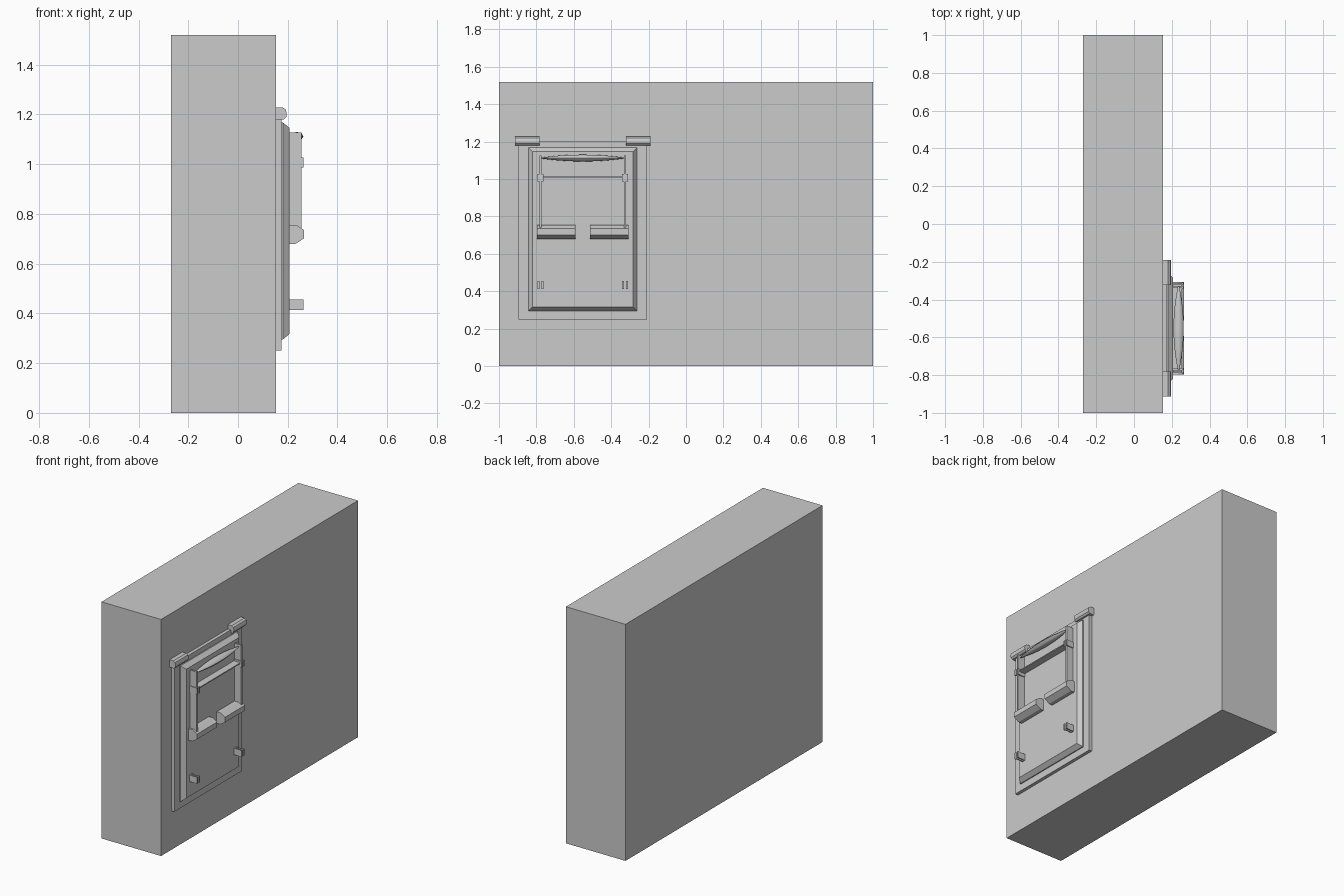
import bpy, bmesh, math
from mathutils import Vector

if "Cube" in bpy.data.objects:
    bpy.data.objects.remove(bpy.data.objects["Cube"])

CY = -0.552   # centre line of the hatch
WALL = 0.153  # front surface of the wall
FACE = 0.207  # front surface of the raised panel


def finish(name, bm):
    bmesh.ops.recalc_face_normals(bm, faces=bm.faces)
    mesh = bpy.data.meshes.new(name)
    bm.to_mesh(mesh)
    bm.free()
    ob = bpy.data.objects.new(name, mesh)
    bpy.context.collection.objects.link(ob)
    return ob


def box(name, x, y, z):
    bm = bmesh.new()
    bmesh.ops.create_cube(bm, size=1)
    for v in bm.verts:
        v.co = Vector([(r[0] + r[1]) / 2 + c * (r[1] - r[0])
                       for r, c in zip((x, y, z), v.co)])
    return finish(name, bm)


def extrude_y(name, profile, y0, y1):
    """Prism along y from an (x, z) outline."""
    bm = bmesh.new()
    f = bm.faces.new([bm.verts.new((x, y0, z)) for x, z in profile])
    r = bmesh.ops.extrude_face_region(bm, geom=[f])
    verts = [g for g in r["geom"] if isinstance(g, bmesh.types.BMVert)]
    bmesh.ops.translate(bm, verts=verts, vec=(0, y1 - y0, 0))
    return finish(name, bm)


# wall and hatch back plate
box("wall", (-0.27, WALL), (-1, 1), (0, 1.52))
box("back_plate", (WALL - 0.01, 0.174), (CY - 0.343, CY + 0.343), (0.25, 1.2))

# raised panel with sloping edges
bm = bmesh.new()
rings = []
for x, inset in ((0.165, 0), (0.18, 0), (FACE, 0.022)):
    w, z0, z1 = 0.29 - inset, 0.295 + inset, 1.168 - inset
    rings.append([bm.verts.new((x, CY + y, z)) for y, z in
                  ((-w, z0), (w, z0), (w, z1), (-w, z1))])
for a, b in zip(rings, rings[1:]):
    for i in range(4):
        j = (i + 1) % 4
        bm.faces.new((a[i], a[j], b[j], b[i]))
bm.faces.new(rings[0])
bm.faces.new(rings[-1])
finish("raised_panel", bm)

hinge = [(WALL, 1.18), (0.184, 1.18), (0.194, 1.19), (0.196, 1.204),
         (0.192, 1.219), (0.18, 1.228), (WALL, 1.228)]
pad = [(FACE, 0.755), (0.235, 0.755), (0.266, 0.735), (0.266, 0.702),
       (0.232, 0.68), (FACE, 0.68)]

for side, s in (("left", -1), ("right", 1)):
    extrude_y(side + "_hinge", hinge, CY + s * 0.23, CY + s * 0.361)
    extrude_y(side + "_foot_pad", pad, CY + s * 0.04, CY + s * 0.244)
    c = CY + s * 0.226
    # upright of the holder
    box(side + "_upright", (FACE - 0.004, 0.255), (c - 0.006, c + 0.006), (0.72, 1.127))
    # spring clips: two prongs with thicker tips
    for label, z0, z1 in (("upper", 0.987, 1.027), ("lower", 0.413, 0.455)):
        for n, t in (("outer", -1), ("inner", 1)):
            p = c + t * 0.009
            box(f"{side}_{label}_clip_{n}", (FACE - 0.004, 0.256),
                (p - 0.003, p + 0.003), (z0, z1))
            q = c + t * 0.011
            box(f"{side}_{label}_clip_tip_{n}", (0.254, 0.263),
                (q - 0.005, q + 0.005), (z0, z1))
        box(f"{side}_{label}_clip_base", (FACE - 0.004, FACE + 0.006),
            (c - 0.01, c + 0.01), (z0, z1))

# thin shelf between the uprights
box("shelf", (FACE - 0.004, 0.253), (CY - 0.222, CY + 0.222), (1.009, 1.016))

# spindle-shaped grip along the top
bm = bmesh.new()
loops = []
N, M = 12, 8
for i in range(N + 1):
    t = -1 + 2 * i / N
    k = 0.12 + 0.88 * (1 - t * t)
    loops.append([bm.verts.new((0.236 + 0.027 * k * math.cos(a), CY + 0.223 * t,
                                1.112 + 0.018 * k * math.sin(a)))
                  for a in (2 * math.pi * j / M for j in range(M))])
for a, b in zip(loops, loops[1:]):
    for j in range(M):
        bm.faces.new((a[j], a[(j + 1) % M], b[(j + 1) % M], b[j]))
bm.faces.new(loops[0])
bm.faces.new(loops[-1])
grip = finish("grip", bm)
bpy.context.view_layer.objects.active = grip
grip.select_set(True)
bpy.ops.object.shade_smooth_by_angle(angle=math.radians(50))
